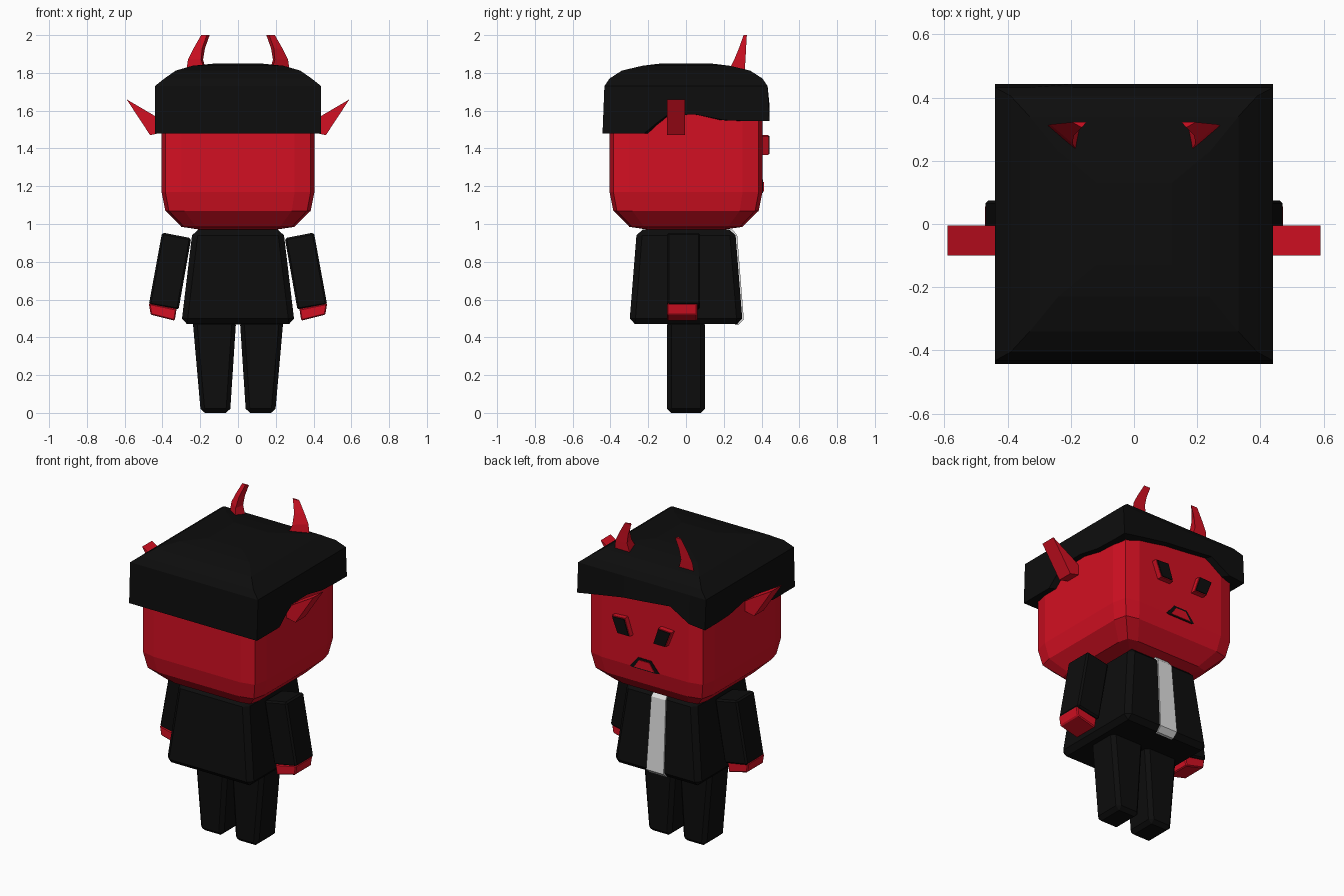
import bpy, bmesh
from mathutils import Vector

if "Cube" in bpy.data.objects:
    bpy.data.objects.remove(bpy.data.objects["Cube"])


def mat(name, rgb):
    m = bpy.data.materials.new(name)
    m.diffuse_color = (*rgb, 1)
    m.use_nodes = True
    m.node_tree.nodes["Principled BSDF"].inputs["Base Color"].default_value = m.diffuse_color
    return m


RED = mat("red skin", (0.65, 0.005, 0.016))
BLACK = mat("black cloth", (0.004, 0.004, 0.004))
GREY = mat("light grey shirt", (0.75, 0.75, 0.75))


def finish(name, bm, material, bevel=0):
    bmesh.ops.recalc_face_normals(bm, faces=bm.faces)
    if bevel:
        bmesh.ops.bevel(bm, geom=bm.edges[:], offset=bevel, segments=1,
                        affect='EDGES', profile=0.5)
    me = bpy.data.meshes.new(name)
    bm.to_mesh(me)
    bm.free()
    ob = bpy.data.objects.new(name, me)
    bpy.context.collection.objects.link(ob)
    me.materials.append(material)
    return ob


def loft(name, rings, material, bevel=0, caps=True):
    """Skin a list of equally long point rings."""
    bm = bmesh.new()
    vs = [[bm.verts.new(p) for p in r] for r in rings]
    n = len(rings[0])
    for a, b in zip(vs, vs[1:]):
        for i in range(n):
            j = (i + 1) % n
            bm.faces.new((a[i], a[j], b[j], b[i]))
    if caps:
        bm.faces.new(vs[0])
        bm.faces.new(vs[-1])
    return finish(name, bm, material, bevel)


def quad(x0, x1, y0, y1, z0, z1=None):
    """Rectangle whose left side is at z0 and right side at z1."""
    z1 = z0 if z1 is None else z1
    return [(x0, y0, z0), (x1, y0, z1), (x1, y1, z1), (x0, y1, z0)]


def prism(name, pts, y0, y1, material, bevel=0):
    """Extrude an x-z outline along y."""
    return loft(name, [[(x, y, z) for x, z in pts] for y in (y0, y1)], material, bevel)


def flip(pts, s):
    return [(s * p[0], *p[1:]) for p in pts]


# Head: stacked squares with rounded corners
def head_ring(h, z):
    q = [(1, .74), (.95, .95), (.74, 1)]
    pts = []
    for _ in range(4):
        pts += [(h * x, h * y, z) for x, y in q]
        q = [(-y, x) for x, y in q]
    return pts


loft("head", [head_ring(h, z) for h, z in
              ((.2, .97), (.3, .985), (.385, 1.07), (.405, 1.17), (.405, 1.72))], RED)

# Hair: square cap whose lower rim rises over the ears and forehead
side = [(-.44, 1.48), (-.22, 1.48), (-.16, 1.53), (-.1, 1.575), (.05, 1.58),
        (.2, 1.55), (.33, 1.545)]
fringe = [(.44, 1.545), (.3, 1.57), (.12, 1.6), (0, 1.61), (-.2, 1.63), (-.33, 1.555)]
rim = [(.44, y, z) for y, z in side] + [(x, .44, z) for x, z in fringe]
rim += [(-.44, .44, 1.545)] + [(-.44, y, z) for y, z in reversed(side)]


def hair_ring(hx, hy, z=None):
    return [(x / .44 * hx, y / .44 * hy, z or zr) for x, y, zr in rim]


loft("hair", [hair_ring(.39, .39, 1.69), hair_ring(.39, .39), hair_ring(.44, .442)] +
     [hair_ring(*r) for r in ((.44, .432, 1.73), (.39, .405, 1.77), (.33, .34, 1.812),
                              (.24, .23, 1.838), (.12, .13, 1.85))], BLACK)

# Body and shirt strip
loft("jacket", [quad(-.3, .3, -.3, .3, .47), quad(-.24, .24, -.26, .26, .97)], BLACK, .03)
loft("shirt_strip", [quad(-.058, .058, .26, .276, .466), quad(-.06, .06, .29, .306, .495),
                     quad(-.05, .05, .255, .271, .94), quad(-.045, .045, .23, .245, .972)], GREY)

for s, tag in ((1, "right"), (-1, "left")):
    # Arms, hands and legs
    loft(tag + "_arm", [flip(quad(.315, .472, -.1, .075, .545, .572), s),
                        flip(quad(.248, .402, -.1, .075, .925, .955), s)], BLACK, .01)
    loft(tag + "_hand", [flip(quad(.335, .462, -.1, .06, .488, .52), s),
                         flip(quad(.325, .472, -.1, .06, .55, .58), s)], RED, .006)
    loft(tag + "_leg", [flip(quad(.042, .197, -.1, .1, 0), s),
                        flip(quad(.01, .24, -.1, .1, .49), s)], BLACK, .022)
    # Ears and horns
    prism(tag + "_ear", flip([(.38, 1.53), (.38, 1.49), (.465, 1.47), (.59, 1.66),
                              (.44, 1.572)], s), -.1, -.004, RED)
    loft(tag + "_horn", [flip(r, s) for r in (
        [(.275, .31, 1.8), (.165, .31, 1.8), (.175, .22, 1.8)],
        [(.265, .315, 1.87), (.185, .315, 1.87), (.195, .255, 1.87)],
        [(.235, .318, 1.93), (.175, .318, 1.93), (.19, .28, 1.93)],
        [(.195, .322, 2.0), (.15, .322, 2.0), (.165, .305, 2.0)])], RED)
    # Slanted eyes: red socket with a black plate
    eye = [(.08, 1.365), (.165, 1.365), (.205, 1.465), (.115, 1.47)]
    prism(tag + "_eye_socket", flip(eye, s), .38, .437, RED)
    c = Vector((.141, 1.416))
    inner = [tuple(c + (Vector(p) - c) * .9) for p in eye]
    prism(tag + "_eye", flip(inner, s), .43, .443, BLACK)

# Frowning mouth: dark opening with a red tongue
prism("mouth", [(-.1, 1.17), (-.045, 1.235), (.045, 1.235), (.1, 1.17), (.085, 1.165),
                (-.085, 1.165)], .4, .408, BLACK)
prism("tongue", [(-.07, 1.172), (-.035, 1.222), (.035, 1.222), (.07, 1.172)],
      .404, .412, RED)
